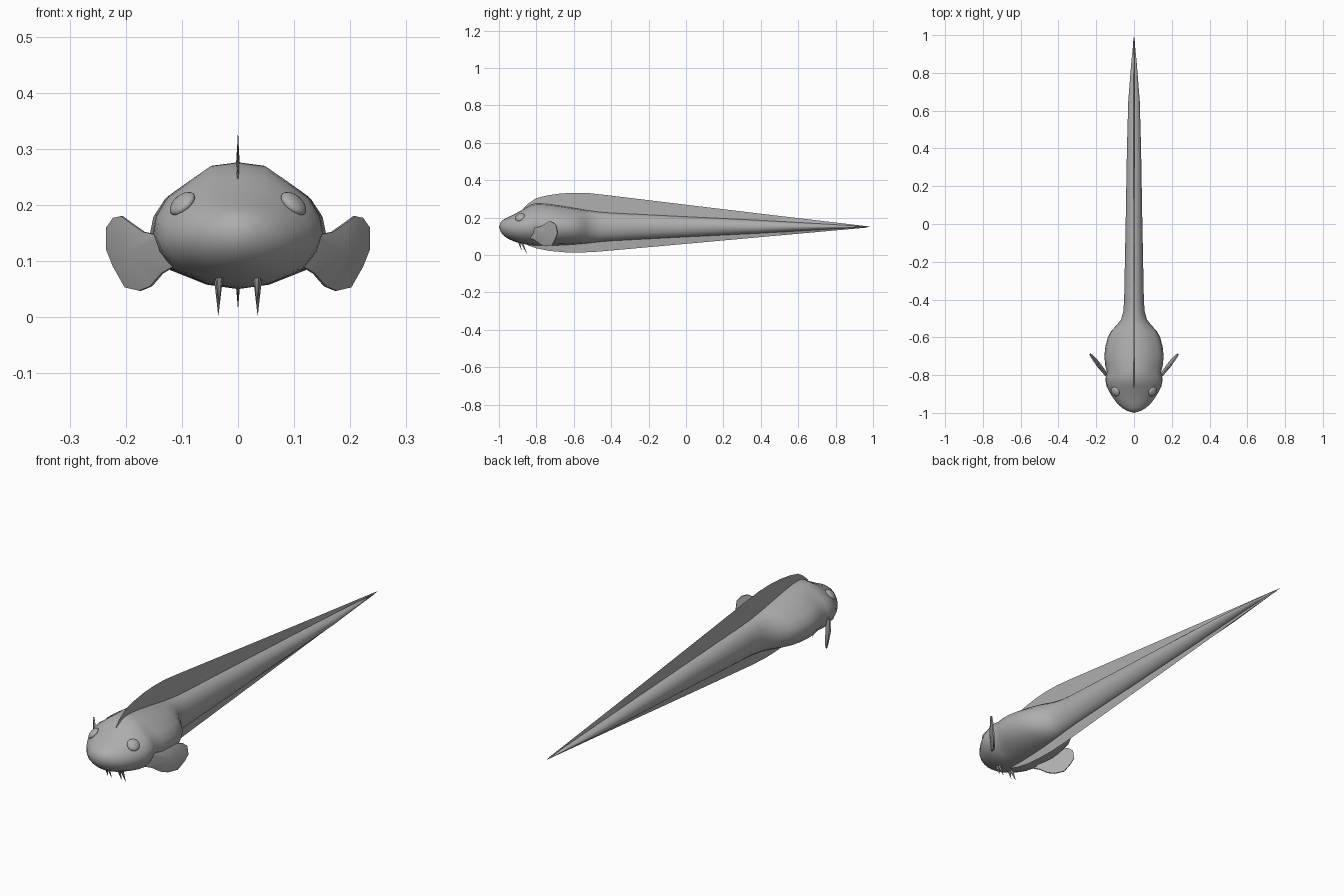
import bpy, bmesh, math
from mathutils import Vector

grey = bpy.data.materials.new("plain grey")
grey.diffuse_color = (0.42, 0.42, 0.42, 1)


def finish(name, bm, smooth=True):
    bmesh.ops.recalc_face_normals(bm, faces=bm.faces)
    me = bpy.data.meshes.new(name)
    bm.to_mesh(me)
    bm.free()
    me.materials.append(grey)
    ob = bpy.data.objects.new(name, me)
    bpy.context.collection.objects.link(ob)
    if smooth:
        bpy.ops.object.select_all(action='DESELECT')
        ob.select_set(True)
        bpy.context.view_layer.objects.active = ob
        bpy.ops.object.shade_smooth_by_angle(angle=math.radians(50))
    return ob


# Body: y, half width, top z, bottom z, share of the broad trunk section
stations = [
    (-0.990, 0.035, 0.178, 0.122, 0), (-0.975, 0.063, 0.190, 0.104, 0),
    (-0.950, 0.090, 0.203, 0.086, 0), (-0.920, 0.113, 0.218, 0.073, 0.1),
    (-0.890, 0.131, 0.234, 0.063, 0.3), (-0.860, 0.146, 0.252, 0.057, 0.6),
    (-0.830, 0.151, 0.269, 0.053, 0.9), (-0.805, 0.149, 0.275, 0.051, 1),
    (-0.785, 0.143, 0.276, 0.050, 1), (-0.750, 0.152, 0.274, 0.050, 1),
    (-0.700, 0.157, 0.268, 0.051, 1), (-0.650, 0.152, 0.260, 0.053, 0.9),
    (-0.600, 0.139, 0.252, 0.056, 0.8), (-0.565, 0.120, 0.246, 0.059, 0.6),
    (-0.535, 0.092, 0.241, 0.062, 0.4), (-0.505, 0.069, 0.237, 0.065, 0.2),
    (-0.460, 0.057, 0.231, 0.070, 0), (-0.400, 0.053, 0.226, 0.075, 0),
    (0.000, 0.045, 0.206, 0.096, 0), (0.400, 0.038, 0.186, 0.116, 0),
    (0.650, 0.031, 0.172, 0.131, 0), (0.850, 0.015, 0.160, 0.143, 0),
]
trunk = [(0, 1), (0.33, 0.95), (0.58, 0.74), (0.83, 0.52), (0.96, 0.26),
         (1, 0), (0.93, -0.33), (0.77, -0.66), (0.37, -0.92), (0, -1)]
n = len(trunk) - 1
half = [(p, (math.sin(math.pi * i / n), math.cos(math.pi * i / n)))
        for i, p in enumerate(trunk)]
bm = bmesh.new()
rings = []
for y, w, top, bot, k in stations:
    mid = (top + bot) / 2 - 0.012 * k
    right = []
    for a, b in half:
        px, pz = [a[j] * k + b[j] * (1 - k) for j in (0, 1)]
        right.append((px * w, y, mid + pz * (top - mid if pz > 0 else mid - bot)))
    left = [(-x, yy, z) for x, yy, z in right[-2:0:-1]]
    rings.append([bm.verts.new(c) for c in right + left])
m = len(rings[0])
for r, s in zip(rings, rings[1:]):
    for i in range(m):
        bm.faces.new((r[i], r[(i + 1) % m], s[(i + 1) % m], s[i]))
for ring, tip in ((rings[0], (0, -1, 0.15)), (rings[-1], (0, 1, 0.15))):
    v = bm.verts.new(tip)
    for i in range(m):
        bm.faces.new((ring[i], ring[(i + 1) % m], v))
finish("body", bm)


# Long fins: thin blades with a sharp outer edge, (y, edge z, root z)
def long_fin(name, rows):
    bm = bmesh.new()
    cols = [[bm.verts.new(c) for c in ((-0.004, y, root), (0, y, edge), (0.004, y, root))]
            for y, edge, root in rows]
    for a, b in zip(cols, cols[1:]):
        for i in range(3):
            bm.faces.new((a[i], a[(i + 1) % 3], b[(i + 1) % 3], b[i]))
    bm.faces.new(cols[0])
    bm.faces.new(cols[-1])
    finish(name, bm, False)


long_fin("dorsal_fin", [
    (-0.87, 0.249, 0.235), (-0.84, 0.278, 0.25), (-0.80, 0.304, 0.262), (-0.74, 0.319, 0.265),
    (-0.67, 0.329, 0.255), (-0.60, 0.333, 0.245), (-0.52, 0.331, 0.23), (-0.42, 0.320, 0.22),
    (0.00, 0.269, 0.20), (0.50, 0.209, 0.175), (0.97, 0.154, 0.151)])
long_fin("belly_fin", [
    (-0.85, 0.054, 0.07), (-0.80, 0.036, 0.06), (-0.73, 0.022, 0.06), (-0.65, 0.015, 0.06),
    (-0.57, 0.013, 0.066), (-0.47, 0.018, 0.075), (0.00, 0.060, 0.10), (0.50, 0.105, 0.125),
    (0.97, 0.147, 0.149)])

# Paired parts
outline = [(0.115, 0.09), (0.135, 0.078), (0.155, 0.055), (0.174, 0.047), (0.200, 0.053),
           (0.221, 0.090), (0.233, 0.120), (0.233, 0.160), (0.221, 0.177), (0.207, 0.180),
           (0.192, 0.169), (0.168, 0.152), (0.150, 0.148), (0.125, 0.148)]
for side, label in ((1, "right"), (-1, "left")):
    # Rounded paddle fins sweeping backwards
    bm = bmesh.new()
    loops = []
    for d in (-0.002, 0.002):
        loops.append([bm.verts.new((side * (x - d), -0.805 + 1.3 * (x - 0.14) - 0.2 * (z - 0.11) + d, z))
                      for x, z in outline])
    centres = [bm.verts.new((side * (0.19 - d), -0.748 + d, 0.115)) for d in (-0.006, 0.006)]
    k = len(outline)
    for i in range(k):
        j = (i + 1) % k
        bm.faces.new((loops[0][i], loops[0][j], loops[1][j], loops[1][i]))
        for loop, c in zip(loops, centres):
            bm.faces.new((loop[i], loop[j], c))
    finish(label + "_side_fin", bm)

    # Flattened eyes set into the head
    bm = bmesh.new()
    bmesh.ops.create_uvsphere(bm, u_segments=16, v_segments=10, radius=0.027)
    ob = finish(label + "_eye", bm)
    ob.scale = (1, 1, 0.5)
    ob.location = (side * 0.099, -0.887, 0.202)
    ob.rotation_mode = 'QUATERNION'
    ob.rotation_quaternion = Vector((side * 0.62, -0.35, 0.70)).to_track_quat('Z', 'Y')

    # Chin whiskers, one short and one long on each side
    for size, root, tip in (("short", (0.033, -0.895, 0.075), (0.034, -0.878, 0.022)),
                            ("long", (0.035, -0.880, 0.070), (0.035, -0.848, 0.001))):
        bm = bmesh.new()
        ring = [bm.verts.new((side * (root[0] + 0.008 * math.cos(t)),
                              root[1] + 0.008 * math.sin(t), root[2]))
                for t in [math.tau * i / 6 for i in range(6)]]
        point = bm.verts.new((side * tip[0], tip[1], tip[2]))
        for i in range(6):
            bm.faces.new((ring[i], ring[(i + 1) % 6], point))
        bm.faces.new(ring)
        finish(f"{label}_{size}_whisker", bm)
